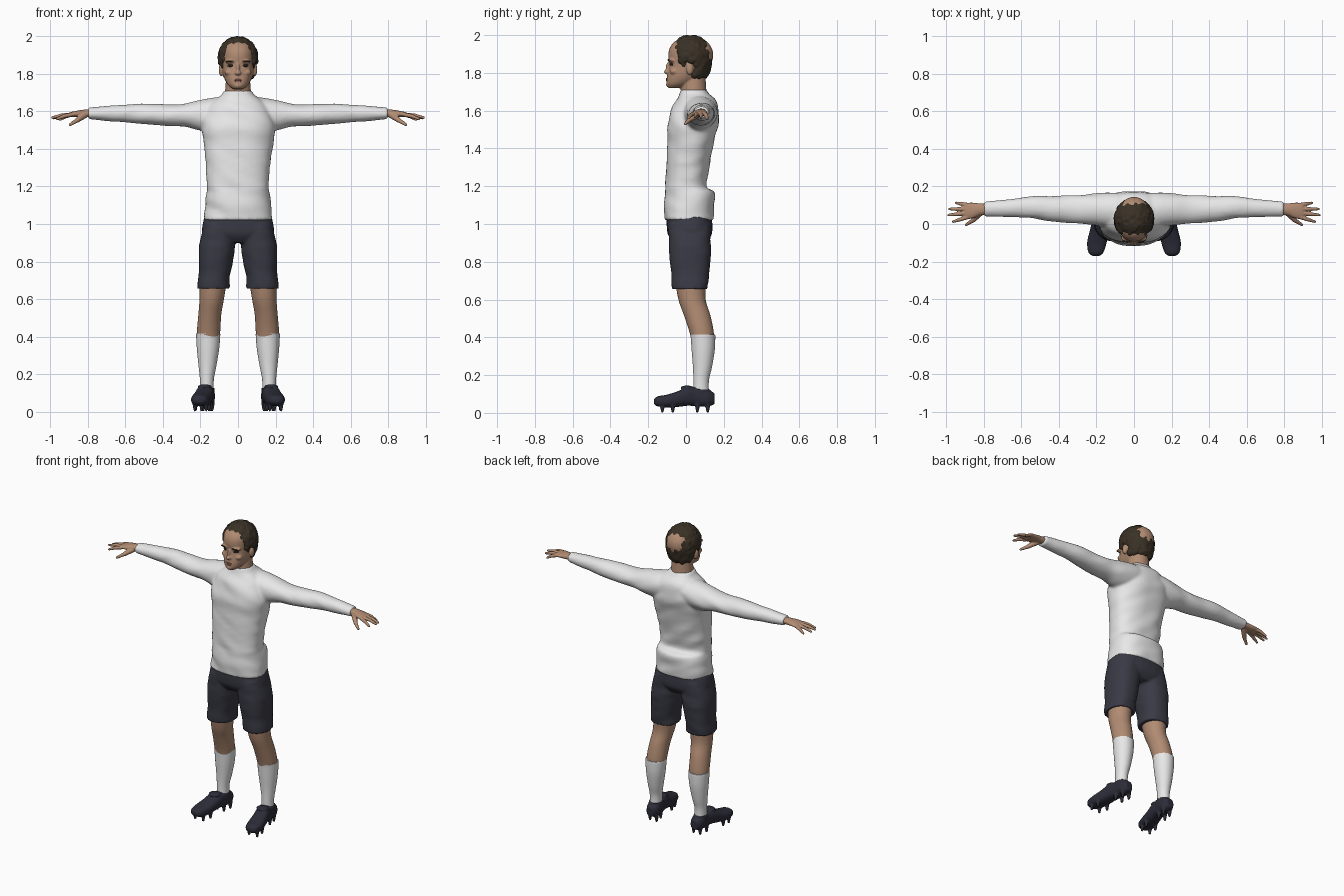
import bpy, bmesh, math, random
from mathutils import Matrix, Vector, noise

random.seed(4)
if "Cube" in bpy.data.objects:
    bpy.data.objects.remove(bpy.data.objects["Cube"])


def material(name, *rgb):
    mat = bpy.data.materials.new(name)
    mat.use_nodes = True
    mat.diffuse_color = (*rgb, 1)
    shader = next(n for n in mat.node_tree.nodes if n.type == "BSDF_PRINCIPLED")
    shader.inputs["Base Color"].default_value = (*rgb, 1)
    shader.inputs["Roughness"].default_value = 0.7
    return mat


WHITE = material("white_cloth", 0.8, 0.8, 0.8)
NAVY = material("dark_shorts_cloth", 0.042, 0.042, 0.06)
SKIN = material("skin", 0.44, 0.26, 0.17)
HAIR = material("brown_hair", 0.042, 0.031, 0.019)
LEATHER = material("dark_boot_leather", 0.026, 0.026, 0.042)
EYE = material("eye_dark", 0.02, 0.014, 0.01)
LIP = material("lip", 0.36, 0.17, 0.12)


def loft(bm, axis, rings, power=2.0, sides=32, steps=4, folds=0.0):
    """Skin smooth cross-sections; each ring is (position, centre u, centre v, radius u, radius v)."""
    rows = [Vector(r) for r in rings]
    path = []
    for i in range(len(rows) - 1):
        p0, p1, p2, p3 = (rows[min(max(i + k, 0), len(rows) - 1)] for k in (-1, 0, 1, 2))
        for s in range(steps):
            t = s / steps
            path.append(p1 + (p2 - p0) * t / 2 + (2 * p0 - 5 * p1 + 4 * p2 - p3) * t * t / 2
                        + (3 * p1 - p0 - 3 * p2 + p3) * t ** 3 / 2)
    path.append(rows[-1])
    loops = []
    for pos, cu, cv, ru, rv in path:
        loop = []
        for k in range(sides):
            a = math.tau * k / sides
            c, s = math.cos(a), math.sin(a)
            u = cu + ru * math.copysign(abs(c) ** (2 / power), c)
            v = cv + rv * math.copysign(abs(s) ** (2 / power), s)
            co = Vector({"x": (pos, u, v), "y": (u, pos, v), "z": (u, v, pos)}[axis])
            if folds:
                wave = noise.noise(Vector((co.x * 7, co.y * 7, co.z * 16 + co.x * 6)))
                out = Vector((c, s, 0)) if axis == "z" else Vector((0, c, s))
                co += out * wave * folds
            loop.append(bm.verts.new(co))
        loops.append(loop)
    for a, b in zip(loops, loops[1:]):
        for k in range(sides):
            n = (k + 1) % sides
            bm.faces.new((a[k], a[n], b[n], b[k]))
    bm.faces.new(loops[0])
    bm.faces.new(loops[-1])


def blob(bm, centre, radii, detail=12):
    bmesh.ops.create_uvsphere(bm, u_segments=detail * 2, v_segments=detail, radius=1,
                              matrix=Matrix.Translation(centre) @ Matrix.Diagonal((*radii, 1)))


def tube(bm, start, end, r0, r1):
    start, end = Vector(start), Vector(end)
    d = end - start
    turn = d.to_track_quat("Z", "Y").to_matrix().to_4x4()
    bmesh.ops.create_cone(bm, cap_ends=True, segments=14, radius1=r0, radius2=r1, depth=d.length,
                          matrix=Matrix.Translation((start + end) / 2) @ turn)
    blob(bm, start, (r0,) * 3, 7)
    blob(bm, end, (r1,) * 3, 7)


def mirrored(bm, draw):
    """Draw something on the left, then again on the right."""
    draw(bm)
    other = bmesh.new()
    draw(other)
    other.transform(Matrix.Diagonal((-1, 1, 1, 1)))
    mesh = bpy.data.meshes.new("mirror_helper")
    other.to_mesh(mesh)
    other.free()
    bm.from_mesh(mesh)
    bpy.data.meshes.remove(mesh)


def finish(name, bm, mat, voxel=0, smooth=3):
    bmesh.ops.recalc_face_normals(bm, faces=bm.faces)
    mesh = bpy.data.meshes.new(name)
    bm.to_mesh(mesh)
    bm.free()
    mesh.materials.append(mat)
    obj = bpy.data.objects.new(name, mesh)
    bpy.context.collection.objects.link(obj)
    if voxel:
        fuse = obj.modifiers.new("fuse", "REMESH")
        fuse.mode, fuse.voxel_size, fuse.use_smooth_shade = "VOXEL", voxel, True
        if smooth:
            relax = obj.modifiers.new("relax", "SMOOTH")
            relax.factor, relax.iterations = 0.5, smooth
    else:
        bpy.ops.object.select_all(action="DESELECT")
        obj.select_set(True)
        bpy.context.view_layer.objects.active = obj
        bpy.ops.object.shade_smooth_by_angle()
    return obj


def pair(name, draw, mat, voxel=0, smooth=3):
    for side, sign in (("left", 1), ("right", -1)):
        bm = bmesh.new()
        draw(bm)
        bm.transform(Matrix.Diagonal((sign, 1, 1, 1)))
        finish(side + "_" + name, bm, mat, voxel, smooth)


# Shirt: body with a tucked fold at the lower back, plus sleeves
def sleeve(bm):
    loft(bm, "x", [(.05, .07, 1.6, .095, .08), (.15, .075, 1.585, .092, .086), (.22, .078, 1.58, .086, .078),
                   (.3, .078, 1.581, .074, .058), (.42, .08, 1.582, .068, .056), (.55, .09, 1.589, .057, .051),
                   (.68, .085, 1.588, .047, .041), (.8, .08, 1.59, .038, .028)], folds=.006)


shirt = bmesh.new()
loft(shirt, "z", [(1.02, 0, .015, .182, .13), (1.1, 0, .018, .177, .133), (1.17, 0, .018, .168, .13),
                  (1.2, 0, 0, .166, .108), (1.3, 0, .008, .17, .114), (1.4, 0, .02, .181, .12),
                  (1.5, 0, .032, .195, .132), (1.57, 0, .044, .19, .13), (1.62, 0, .05, .165, .12),
                  (1.66, 0, .053, .125, .1), (1.687, 0, .045, .09, .08), (1.71, 0, .04, .073, .071)],
     power=2.4, sides=48, folds=.009)
mirrored(shirt, sleeve)
finish("shirt", shirt, WHITE, .009)


# Shorts
def shorts_leg(bm):
    loft(bm, "z", [(.655, .13, .02, .087, .094), (.75, .126, .022, .087, .103),
                   (.88, .11, .02, .096, .112), (1, .09, .018, .095, .11)], power=2.3, folds=.008)


shorts = bmesh.new()
loft(shorts, "z", [(.9, 0, .02, .15, .085), (.95, 0, .02, .192, .118), (1.04, 0, .017, .18, .12)], power=2.5)
mirrored(shorts, shorts_leg)
finish("shorts", shorts, NAVY, .008, 2)


# Legs, socks and boots
def leg(bm):
    loft(bm, "z", [(.38, .158, .09, .06, .06), (.44, .156, .08, .062, .065), (.52, .15, .058, .061, .07),
                   (.6, .14, .032, .065, .072), (.7, .132, .025, .073, .083)])


def sock(bm):
    loft(bm, "z", [(.09, .166, .08, .036, .042), (.17, .166, .08, .037, .041), (.24, .163, .087, .047, .05),
                   (.33, .16, .091, .059, .061), (.4, .159, .09, .064, .065), (.416, .159, .088, .064, .066)])


def boot(bm):
    loft(bm, "y", [(-.17, .203, .06, .018, .012), (-.152, .203, .061, .04, .026), (-.1, .198, .063, .052, .034),
                   (-.04, .187, .074, .05, .042), (.01, .177, .088, .047, .05), (.06, .169, .085, .042, .05),
                   (.115, .165, .079, .042, .045), (.15, .163, .075, .024, .03)], power=2.5)
    # Tongue flap and ankle collar
    blob(bm, (.177, .005, .133), (.038, .034, .012))
    loft(bm, "z", [(.08, .167, .075, .044, .058), (.125, .167, .075, .042, .055)])
    # Studs
    for y, half in ((-.125, .03), (-.07, .036), (.06, .024), (.115, .024)):
        for side in (-1, 1):
            x = .18 - y * .16 + side * half
            tube(bm, (x, y, .045), (x, y, .008), .014, .008)


pair("leg", leg, SKIN)
pair("sock", sock, WHITE)
pair("boot", boot, LEATHER, .005, 2)


# Hands: palm, spread fingers, lowered thumb
def hand(bm):
    loft(bm, "x", [(.77, .08, 1.59, .03, .021), (.82, .078, 1.59, .032, .02), (.86, .072, 1.587, .042, .017),
                   (.895, .07, 1.583, .043, .013), (.905, .07, 1.582, .037, .01)])
    for y, tip_x, tip_y, drop in ((.036, .965, .012, .02), (.058, .99, .048, .012),
                                  (.08, .985, .08, .016), (.102, .95, .113, .024)):
        knuckle = Vector((.89, y, 1.583))
        tip = Vector((tip_x, tip_y, 1.58 - drop))
        middle = knuckle.lerp(tip, .5) + Vector((0, 0, .004))
        tube(bm, knuckle, middle, .0115, .0105)
        tube(bm, middle, tip, .0105, .007)
    tube(bm, (.82, .06, 1.58), (.858, .02, 1.553), .018, .013)
    tube(bm, (.858, .02, 1.553), (.895, -.004, 1.53), .012, .008)


pair("hand", hand, SKIN, .004, 2)

# Head: skull, neck, nose, chin, brow, ears
head = bmesh.new()
loft(head, "z", [(1.72, 0, -.055, .028, .038), (1.74, 0, -.04, .052, .062), (1.77, 0, -.01, .07, .092),
                 (1.8, 0, .01, .08, .107), (1.845, 0, .022, .086, .111), (1.89, 0, .025, .088, .119),
                 (1.93, 0, .025, .085, .112), (1.965, 0, .025, .065, .085), (1.98, 0, .025, .03, .04)], power=2.2)
loft(head, "z", [(1.66, 0, .045, .075, .07), (1.71, 0, .04, .069, .068), (1.8, 0, .04, .062, .062)])
blob(head, (0, -.099, 1.805), (.017, .018, .012))
blob(head, (0, -.092, 1.826), (.01, .016, .032))
blob(head, (0, -.088, 1.738), (.024, .018, .016))
for side in (-1, 1):
    blob(head, (side * .036, -.074, 1.866), (.034, .022, .009))
    blob(head, (side * .046, -.062, 1.808), (.026, .024, .018))
    blob(head, (side * .09, .02, 1.822), (.013, .019, .034))
head_obj = finish("head", head, SKIN, .005, 3)

# Facial details laid on the surface
surface = head_obj.evaluated_get(bpy.context.evaluated_depsgraph_get())


def detail(name, x, z, half_width, half_height, mat):
    hit, spot, normal, face = surface.ray_cast(Vector((x, -1, z)), Vector((0, 1, 0)))
    lean = Vector((0, -1, 0)).rotation_difference(normal).to_matrix().to_4x4()
    bm = bmesh.new()
    blob(bm, (0, 0, 0), (half_width, .004, half_height))
    bm.transform(Matrix.Translation(spot) @ lean)
    finish(name, bm, mat)


for label, sign in (("left", 1), ("right", -1)):
    detail(label + "_eye", sign * .042, 1.845, .018, .007, EYE)
    detail(label + "_eyebrow", sign * .044, 1.868, .022, .004, HAIR)
detail("upper_lip", 0, 1.769, .022, .004, LIP)
detail("lower_lip", 0, 1.761, .019, .005, LIP)

# Hair: overlapping tufts above the hairline
hair = bmesh.new()
tufts = 520
for i in range(tufts):
    h = 1 - 2 * (i + .5) / tufts
    turn = i * math.pi * (3 - math.sqrt(5))
    ring = math.sqrt(1 - h * h)
    p = Vector((.09 * ring * math.cos(turn), .025 + .098 * ring * math.sin(turn),
                1.885 + h * (.097 if h > 0 else .15)))
    hairline = 1.928 if p.y < -.035 else 1.865 if p.y < .045 else 1.785
    if p.z > hairline:
        size = random.uniform(.015, .022)
        blob(hair, p, (size, size, size * 1.1), 6)
for side in (-1, 1):
    blob(hair, (side * .083, -.012, 1.862), (.009, .014, .034))
finish("hair", hair, HAIR, .005, 1)
